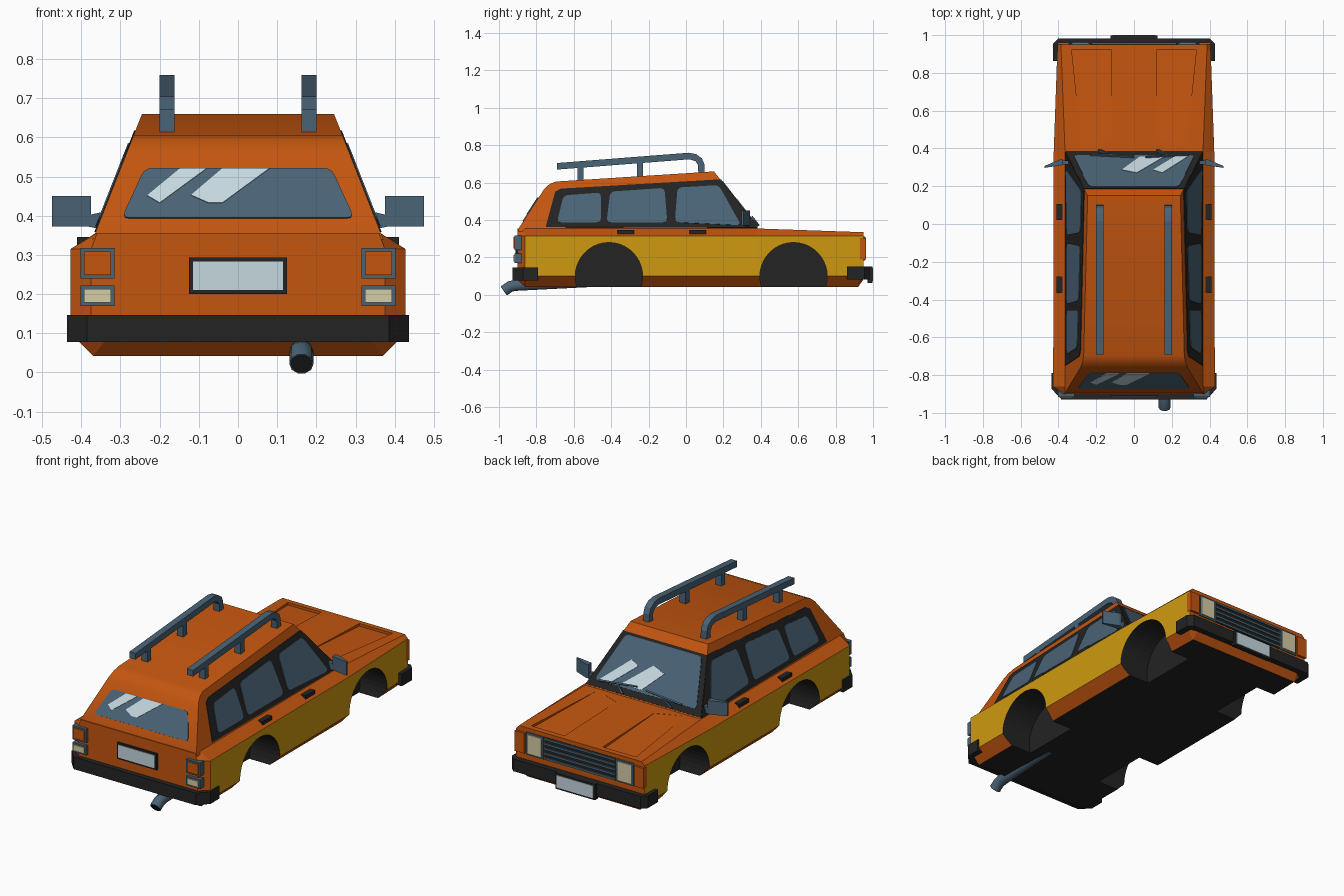
import bpy, bmesh, math
from mathutils import Vector as V

if "Cube" in bpy.data.objects:
    bpy.data.objects.remove(bpy.data.objects["Cube"])


def material(name, col):
    m = bpy.data.materials.new(name)
    m.diffuse_color = (*col, 1)
    m.use_nodes = True
    m.node_tree.nodes["Principled BSDF"].inputs["Base Color"].default_value = m.diffuse_color
    return m


ORANGE = material("orange paint", (.55, .092, .005))
YELLOW = material("yellow paint", (.62, .32, .005))
BLACK = material("black trim", (.017, .017, .017))
STEEL = material("blue grey", (.068, .125, .18))
PALE = material("pale glint", (.56, .69, .74))
CREAM = material("cream lens", (.66, .61, .38))


def finish(name, bm, *mats):
    bmesh.ops.recalc_face_normals(bm, faces=bm.faces)
    me = bpy.data.meshes.new(name)
    bm.to_mesh(me)
    bm.free()
    for m in mats:
        me.materials.append(m)
    ob = bpy.data.objects.new(name, me)
    bpy.context.collection.objects.link(ob)
    return ob


def loft(bm, rings, index=0):
    vs = [[bm.verts.new(p) for p in r] for r in rings]
    n = len(vs[0])
    fs = [bm.faces.new(vs[0]), bm.faces.new(vs[-1])]
    for a, b in zip(vs, vs[1:]):
        for i in range(n):
            fs.append(bm.faces.new((a[i], a[(i + 1) % n], b[(i + 1) % n], b[i])))
    for f in fs:
        f.material_index = index


def solid(name, rings, mat):
    bm = bmesh.new()
    loft(bm, rings)
    return finish(name, bm, mat)


def box(name, x, y, z, mat):
    ring = lambda h: [(x[0], y[0], h), (x[1], y[0], h), (x[1], y[1], h), (x[0], y[1], h)]
    return solid(name, [ring(z[0]), ring(z[1])], mat)


def sx(s, a, b):
    return sorted((s * a, s * b))


def rounded(pts, r):
    out = []
    for i, p in enumerate(pts):
        p, a, b = V(p), V(pts[i - 1]), V(pts[(i + 1) % len(pts)])
        p0, p1 = p + (a - p).normalized() * r, p + (b - p).normalized() * r
        for t in (0, .33, .67, 1):
            out.append(p0 * (1 - t) ** 2 + p * 2 * t * (1 - t) + p1 * t * t)
    return out


def plate(name, pts, place, normal, mat, lift, r=0):
    pts = rounded(pts, r) if r else pts
    n = V(normal).normalized()
    base = [V(place(*p)) for p in pts]
    return solid(name, [[p - n * .001 for p in base], [p + n * lift for p in base]], mat)


# lower body: y, bottom x, bottom z, side x, shoulder x, shoulder z
rings = []
for y, xb, zb, xw, xs, zs in [(-.90, .34, .08, .375, .36, .355), (-.86, .37, .042, .428, .365, .355),
                              (.38, .37, .042, .425, .365, .355), (.92, .355, .042, .406, .386, .336),
                              (.95, .35, .085, .404, .385, .335)]:
    half = [(xb, zb), (xw, .10), (xw, .315), (xs, zs)]
    rings.append([(x, y, z) for x, z in half] + [(-x, y, z) for x, z in half[::-1]])
bm = bmesh.new()
loft(bm, rings)
bm.normal_update()
for f in bm.faces:
    if abs(f.normal.x) > .95:
        f.material_index = 1
    elif abs(f.normal.z) > .99 and f.calc_center_median().z < .1:
        f.material_index = 2
body = finish("body", bm, ORANGE, YELLOW, BLACK)

# wheel arches and tapering bonnet recesses, cut from the body
bm = bmesh.new()
for s in (1, -1):
    for yc in (-.412, .575):
        loft(bm, [[(s * x, yc + .18 * math.cos(a * math.tau / 40), .10 + .18 * math.sin(a * math.tau / 40))
                   for a in range(40)] for x in (.24, .5)], 2)
    pts = [(.12, .92), (.33, .92), (.275, .40), (.12, .46)]
    loft(bm, [[(s * x, y, .321 + (.92 - y) * .0644) for x, y in pts], [(s * x, y, .42) for x, y in pts]])
cutter = finish("arch_cutter", bm, ORANGE, YELLOW, BLACK)
cutter.hide_render = True
mod = body.modifiers.new("arches", 'BOOLEAN')
mod.operation, mod.solver, mod.object = 'DIFFERENCE', 'EXACT', cutter
bpy.context.view_layer.objects.active = body
bpy.ops.object.modifier_apply(modifier=mod.name)
bpy.data.objects.remove(cutter)


# cabin: side profile spread to the sloping side planes
def side_x(z):
    return .365 - (z - .355) * .393


profile = [(-.897, .34), (-.895, .355), (-.775, .54), (-.757, .568), (-.73, .592), (-.695, .606),
           (.15, .66), (.385, .355), (.385, .34)]
cabin = solid("cabin", [[(s * side_x(z), y, z) for y, z in profile] for s in (-1, 1)], ORANGE)
cabin.select_set(True)
bpy.context.view_layer.objects.active = cabin
bpy.ops.object.shade_smooth_by_angle(angle=math.radians(35))

# side window trim and panes
panes = [[(-.69, .385), (-.455, .385), (-.455, .545), (-.655, .53)],
         [(-.425, .385), (-.10, .385), (-.115, .57), (-.405, .55)],
         [(-.06, .387), (.295, .37), (.175, .585), (-.045, .572)]]
for s in (1, -1):
    on_side = lambda y, z: (s * side_x(z), y, z)
    n = (s, 0, .393)
    plate("side_trim", [(-.75, .362), (.38, .358), (.187, .617), (-.67, .567), (-.70, .55)], on_side, n, BLACK, .003)
    for p in panes:
        plate("side_window", p, on_side, n, STEEL, .006, .025)

# windscreen
on_screen = lambda x, z: (x, .385 - (z - .355) * .77, z)
n = (0, 1, .77)
plate("windscreen_frame", [(-.363, .36), (.363, .36), (.263, .615), (-.263, .615)], on_screen, n, BLACK, .003)
plate("windscreen", [(-.32, .388), (.32, .388), (.238, .603), (-.238, .603)], on_screen, n, STEEL, .006, .02)
for p in ([(-.065, .49), (.015, .51), (.16, .40), (.03, .40)], [(.10, .49), (.15, .51), (.29, .395), (.22, .395)]):
    plate("windscreen_glint", p, on_screen, n, PALE, .0085)
for p in ([(.29, .385), (.06, .405), (.06, .411), (.29, .392)], [(.0, .40), (-.23, .385), (-.23, .392), (.0, .407)],
          [(.12, .362), (.17, .395), (.18, .395), (.135, .362)], [(-.19, .362), (-.12, .392), (-.11, .392), (-.175, .362)]):
    plate("wiper", p, on_screen, n, STEEL, .018)

# rear window
on_rear = lambda x, z: (x, -.895 + (z - .355) * .649, z)
n = (0, -1, .649)
plate("rear_window", [(-.297, .393), (.297, .393), (.238, .52), (-.238, .52)], on_rear, n, STEEL, .004, .02)
for p in ([(-.232, .449), (-.20, .43), (-.08, .518), (-.148, .518)],
          [(-.12, .45), (-.075, .43), (-.04, .43), (.08, .518), (-.04, .518)]):
    plate("rear_glint", p, on_rear, n, PALE, .0065)

# bumpers
for name, half, z0, z1 in [("rear_bumper", [(.437, -.79), (.437, -.872), (.385, -.928)], .078, .147),
                           ("front_bumper", [(.428, .862), (.428, .955), (.40, .982)], .083, .153)]:
    loop = half + [(-x, y) for x, y in half[::-1]]
    solid(name, [[(x, y, z) for x, y in loop] for z in (z0, z1)], BLACK)


# lamps: a frame with a raised lens
def lamp(name, x, z, y, d, mat):
    box(name + "_frame", x, sorted((y - d * .05, y)), z, STEEL)
    box(name + "_lens", (x[0] + .009, x[1] - .009), sorted((y - d * .02, y + d * .006)), (z[0] + .009, z[1] - .009), mat)


for s in (1, -1):
    lamp("tail_lamp", sx(s, .315, .402), (.24, .318), -.916, -1, ORANGE)
    lamp("reverse_lamp", sx(s, .315, .402), (.17, .222), -.916, -1, CREAM)
    lamp("headlamp", sx(s, .23, .338), (.185, .312), .956, 1, CREAM)
    box("indicator", sx(s, .345, .406), (.93, .962), (.19, .305), ORANGE)

# grille with slats
box("grille_back", (-.225, .225), (.93, .953), (.185, .312), BLACK)
for i in range(5):
    z = .188 + i * .0275
    box("grille_slat", (-.225, .225), (.94, .960), (z, z + .012), STEEL)

# number plates
box("rear_plate_frame", (-.125, .125), (-.91, -.89), (.20, .293), BLACK)
box("rear_plate", (-.115, .115), (-.913, -.90), (.21, .283), PALE)
box("front_plate_frame", (-.125, .125), (.97, .997), (.063, .153), BLACK)
box("front_plate", (-.115, .115), (.98, 1.0), (.073, .143), PALE)

# door handles, mirrors and roof rails
rail = [(-.69, .705), (.015, .76), (.055, .752), (.085, .73), (.098, .70), (.10, .65),
        (.066, .65), (.064, .695), (.05, .715), (.02, .725), (-.69, .67)]
for s in (1, -1):
    for y in (-.365, .02):
        box("door_handle", sx(s, .365, .411), (y, y + .086), (.325, .346), BLACK)
    top = [(.375, .312), (.475, .297), (.475, .307), (.39, .342), (.375, .342)]
    solid("mirror", [[(s * x, y, z) for x, y in top] for z in (.372, .45)], STEEL)
    solid("mirror_stalk", [[(s * x, y, z) for x, z in ((.345, .365), (.38, .372), (.38, .402), (.345, .41))]
                           for y in (.315, .337)], STEEL)
    solid("roof_rail", [[(s * x, y, z) for y, z in rail] for x in (.162, .2)], STEEL)
    for y, h in ((-.565, .69), (-.245, .715)):
        box("rail_leg", sx(s, .162, .2), (y - .016, y + .016), (.60, h), STEEL)

# exhaust pipe with a dark opening
cu = bpy.data.curves.new("exhaust", 'CURVE')
cu.dimensions, cu.bevel_depth, cu.bevel_resolution, cu.use_fill_caps = '3D', .031, 3, True
sp = cu.splines.new('POLY')
sp.points.add(3)
for p, (y, z) in zip(sp.points, [(-.973, .022), (-.94, .045), (-.91, .051), (-.5, .072)]):
    p.co = (.162, y, z, 1)
cu.materials.append(STEEL)
bpy.context.collection.objects.link(bpy.data.objects.new("exhaust", cu))
circle = [(.027 * math.cos(a * math.tau / 16), .027 * math.sin(a * math.tau / 16)) for a in range(16)]
d = V((0, -.033, -.023)).normalized()
plate("exhaust_opening", circle, lambda u, v: (.162 + u, -.973 + v * d.z, .022 - v * d.y), d, BLACK, .002)
